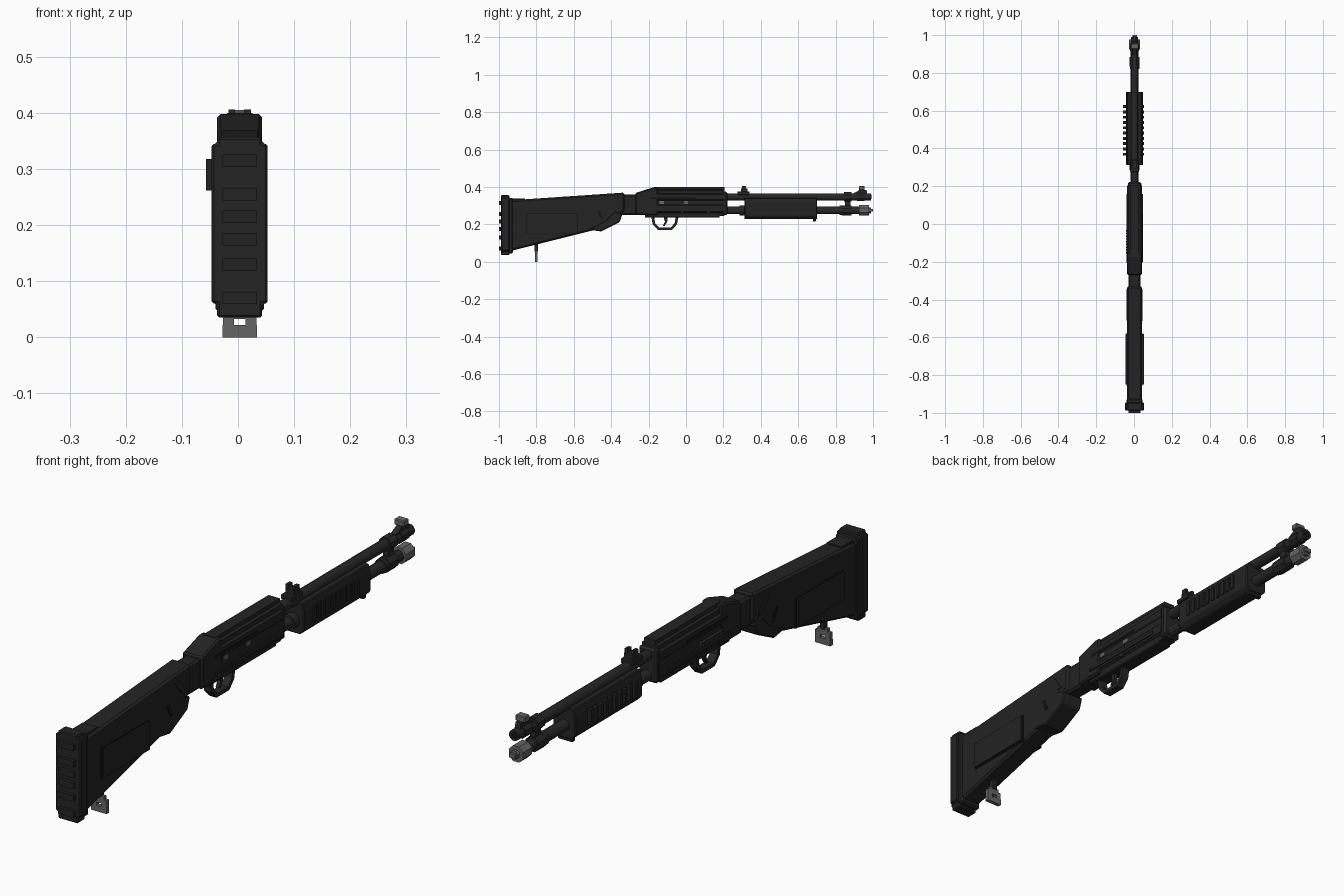
import bpy, bmesh, math
from mathutils import Matrix

if "Cube" in bpy.data.objects:
    bpy.data.objects.remove(bpy.data.objects["Cube"], do_unlink=True)

CX = 0.003  # centre line


def material(name, value):
    m = bpy.data.materials.new(name)
    m.use_nodes = True
    col = (value, value, value, 1)
    m.diffuse_color = col
    m.node_tree.nodes["Principled BSDF"].inputs["Base Color"].default_value = col
    return m


BLACK = material("black polymer", 0.017)
DARK = material("dark seam", 0.008)
STEEL = material("blued steel", 0.02)
GREY = material("worn grey metal", 0.13)


def finish(name, bm, mat, bevel=0):
    bmesh.ops.recalc_face_normals(bm, faces=bm.faces)
    me = bpy.data.meshes.new(name)
    bm.to_mesh(me)
    bm.free()
    ob = bpy.data.objects.new(name, me)
    bpy.context.collection.objects.link(ob)
    me.materials.append(mat)
    if bevel:
        mod = ob.modifiers.new("chamfer", "BEVEL")
        mod.width, mod.segments, mod.limit_method = bevel, 1, "ANGLE"
        mod.angle_limit = math.radians(40)
    return ob


def loft(name, a, b, mat, bevel=0):
    bm = bmesh.new()
    va, vb = [bm.verts.new(p) for p in a], [bm.verts.new(p) for p in b]
    n = len(va)
    bm.faces.new(va)
    bm.faces.new(vb[::-1])
    for i in range(n):
        bm.faces.new((va[i], vb[i], vb[(i + 1) % n], va[(i + 1) % n]))
    return finish(name, bm, mat, bevel)


def side(name, pts, half, mat=BLACK, bevel=0, x=0):
    """Side outline (y, z) extruded across the width."""
    return loft(name, [(CX + x - half, y, z) for y, z in pts],
                [(CX + x + half, y, z) for y, z in pts], mat, bevel)


def section(name, half_pts, y0, y1, mat=BLACK, bevel=0):
    """Mirrored cross-section (half width, z) extruded along the length."""
    pts = half_pts + [(-x, z) for x, z in reversed(half_pts)]
    return loft(name, [(CX + x, y0, z) for x, z in pts],
                [(CX + x, y1, z) for x, z in pts], mat, bevel)


def box(name, half, y0, y1, z0, z1, mat=BLACK, bevel=0, x=0):
    return side(name, [(y0, z0), (y1, z0), (y1, z1), (y0, z1)], half, mat, bevel, x)


def tube(name, r, y0, y1, z, mat=STEEL, sides=12):
    bm = bmesh.new()
    bmesh.ops.create_cone(bm, cap_ends=True, segments=sides, radius1=r, radius2=r, depth=y1 - y0)
    bm.transform(Matrix.Translation((CX, (y0 + y1) / 2, z)) @ Matrix.Rotation(math.pi / 2, 4, "X")
                 @ Matrix.Rotation(math.pi / sides, 4, "Z"))
    return finish(name, bm, mat)


# Stock
side("stock", [(-.95, .055), (-.47, .175), (-.36, .215), (-.345, .26), (-.33, .265),
               (-.33, .37), (-.95, .328)], .04, bevel=.01)
side("stock_neck", [(-.36, .25), (-.2, .25), (-.2, .36), (-.36, .36)], .031, bevel=.008)
side("grip", [(-.52, .172), (-.455, .162), (-.355, .212), (-.34, .255), (-.38, .27), (-.43, .22)],
     .043, bevel=.004)
box("comb_step", .03, -.93, -.86, .31, .338)
for s in (-1, 1):
    side("stock_panel_seam", [(-.855, .15), (-.578, .15), (-.578, .26), (-.855, .26)], .004, DARK, x=s * .039)
    side("stock_panel", [(-.85, .155), (-.583, .155), (-.583, .255), (-.85, .255)], .006, x=s * .043)
    side("stock_slot", [(-.475, .27), (-.46, .27), (-.44, .225), (-.455, .225)], .003, DARK, x=s * .04)
    side("stock_ridge", [(-.43, .335), (-.40, .335), (-.36, .28), (-.385, .28)], .003, x=s * .04)

# Butt pad
section("butt_pad", [(.04, .035), (.04, .06), (.05, .06), (.05, .345), (.04, .345), (.04, .357)],
        -.988, -.945, bevel=.004)
box("butt_pad_collar", .043, -.95, -.925, .045, .342, bevel=.006)
for z in (.07, .13, .175, .215, .255, .315):
    box("butt_pad_rib", .031, -1, -.98, z - .011, z + .011)

# Sling swivel
box("swivel_stem", .009, -.81, -.79, .055, .11, STEEL)
box("swivel_plate", .031, -.808, -.793, 0, .022, GREY)
for s in (-1, 1):
    box("swivel_arm", .01, -.808, -.793, .02, .048, GREY, x=s * .02)
box("swivel_bridge", .02, -.808, -.793, .033, .06, GREY)

# Receiver, with stepped sides
section("receiver", [(.026, .245), (.03, .262), (.04, .268), (.04, .30), (.037, .304), (.037, .328),
                     (.04, .332), (.04, .36), (.032, .366), (.032, .382), (.023, .386), (.023, .4)],
        -.17, .205)
side("receiver_tail", [(-.27, .25), (-.15, .25), (-.15, .398), (-.175, .398), (-.27, .368)],
     .04, bevel=.006)
box("receiver_floor", .028, -.22, .18, .236, .256, bevel=.004)
box("receiver_front_ring", .036, .19, .222, .25, .375, STEEL, .008)
for s in (-1, 1):
    box("side_slot", .002, -.19, .05, .336, .346, DARK, x=s * .0395)
    box("side_rail", .004, -.2, .16, .276, .288, x=s * .04)
    for y in (-.2, -.02, .12):
        tube_pin = box("receiver_pin", .002, y - .007, y + .007, .258, .272, STEEL, x=s * .04)
for y in (-.13, 0):
    box("ejection_detail", .002, y - .012, y + .012, .31, .325, GREY, x=.037)
# Grey ribbed plate on one side
box("ribbed_plate", .002, -.16, -.03, .288, .308, GREY, x=-.041)
for i in range(9):
    y = -.155 + i * .0145
    box("plate_rib", .0015, y, y + .007, .288, .308, STEEL, x=-.044)

# Trigger guard and trigger
outer = [(-.185, .24), (-.178, .2), (-.15, .17), (-.075, .17), (-.048, .2), (-.04, .24)]
inner = [(-.170, .24), (-.165, .206), (-.143, .183), (-.082, .183), (-.061, .206), (-.055, .24)]
for i in range(len(outer) - 1):
    side("trigger_guard", [outer[i], outer[i + 1], inner[i + 1], inner[i]], .015, STEEL)
side("trigger", [(-.12, .24), (-.1, .24), (-.1, .215), (-.115, .19), (-.124, .193), (-.113, .215)],
     .007, STEEL)

# Barrel and magazine tube
tube("barrel", .02, .2, .99, .347)
tube("barrel_bore", .012, .98, .992, .347, DARK)
tube("magazine_tube", .021, .2, .94, .275)
tube("magazine_collar", .026, .82, .85, .275)
tube("magazine_cap", .031, .925, .978, .275, GREY, 8)
tube("cap_boss", .017, .97, .99, .275, GREY, 8)
box("cap_key", .012, .985, 1, .268, .282, GREY)

# Clamp joining barrel and tube
tube("clamp_upper", .027, .845, .885, .347, STEEL, 8)
tube("clamp_lower", .029, .835, .885, .275, STEEL, 8)
box("clamp_web", .011, .85, .88, .29, .335, STEEL)

# Pump fore-end
section("pump", [(.028, .228), (.045, .245), (.045, .315), (.038, .342), (.018, .342)],
        .312, .7, bevel=.003)
box("pump_lip", .03, .678, .695, .216, .24, bevel=.003)
tube("pump_rear_collar", .028, .285, .32, .275)
for s, depth in ((-1, .057), (1, .05)):
    for i in range(10):
        y = .362 + i * .028
        box("pump_rib", .008, y, y + .015, .262, .318, x=s * depth - s * .008 - (.0 if s > 0 else .003))

# Sights
box("rear_sight_base", .024, .275, .34, .358, .376, STEEL, .003)
box("rear_sight_block", .018, .295, .328, .374, .392, STEEL)
for s in (-1, 1):
    box("rear_sight_ear", .006, .3, .322, .388, .406, STEEL, x=s * .014)
tube("front_sight_band", .025, .915, .955, .347, STEEL, 8)
side("front_sight_ramp", [(.885, .36), (.97, .36), (.965, .385), (.93, .385)], .011, STEEL)
box("front_sight_blade", .02, .925, .955, .383, .405, GREY, .003)
